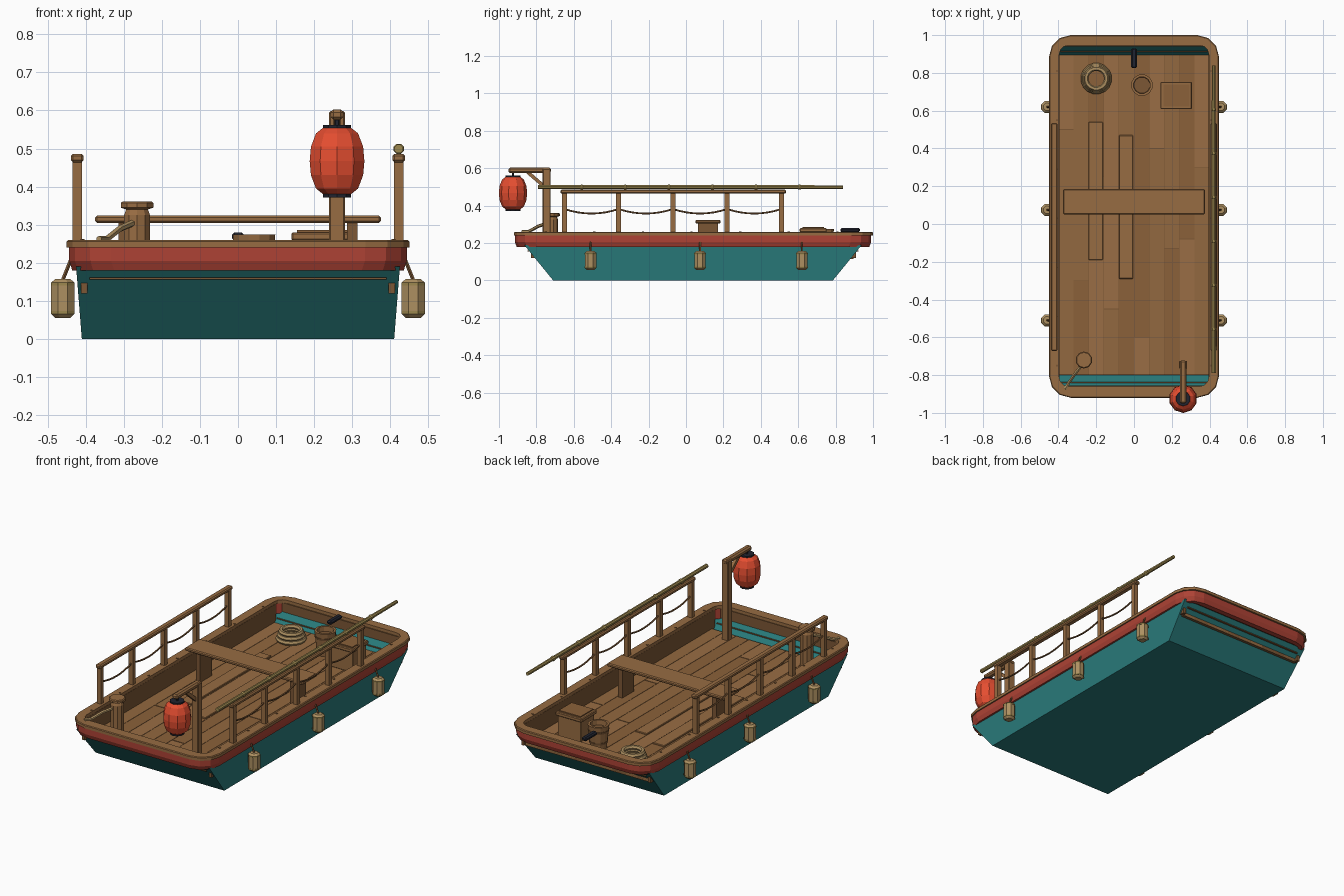
import bpy, bmesh, math
from mathutils import Vector

if "Cube" in bpy.data.objects:
    bpy.data.objects.remove(bpy.data.objects["Cube"])

def mat(name, c):
    m = bpy.data.materials.new(name)
    m.diffuse_color = (*c, 1)
    m.use_nodes = True
    m.node_tree.nodes["Principled BSDF"].inputs["Base Color"].default_value = m.diffuse_color
    return m

TEAL = mat("teal paint", (.022, .20, .20))
RED = mat("red paint", (.42, .055, .035))
LAMP = mat("lantern paper", (.78, .075, .03))
WOOD = mat("wood", (.31, .15, .055))
DARK = mat("dark wood", (.20, .095, .035))
PLANKS = [mat("plank %d" % i, c) for i, c in enumerate([(.29, .14, .05), (.32, .155, .058), (.26, .12, .042)])]
ROPE = mat("rope", (.42, .28, .12))
BAMBOO = mat("bamboo", (.34, .25, .08))
BLACK = mat("black iron", (.015, .017, .028))

def finish(name, bm, m):
    bmesh.ops.recalc_face_normals(bm, faces=bm.faces[:])
    me = bpy.data.meshes.new(name)
    bm.to_mesh(me)
    bm.free()
    me.materials.append(m)
    ob = bpy.data.objects.new(name, me)
    bpy.context.collection.objects.link(ob)
    return ob

def box(name, x, y, z, m, bev=0.0):
    """Box given by its (min, max) range on each axis."""
    bm = bmesh.new()
    bmesh.ops.create_cube(bm, size=1)
    for v in bm.verts:
        v.co = Vector([(a + b) / 2 + c * (b - a) for (a, b), c in zip((x, y, z), v.co)])
    if bev:
        bmesh.ops.bevel(bm, geom=bm.edges[:], offset=bev, segments=1, affect='EDGES')
    return finish(name, bm, m)

def lathe(name, prof, loc, m, n=10, closed=False):
    """Revolve (radius, z) points about a vertical axis."""
    bm = bmesh.new()
    rings = [[bm.verts.new((loc[0] + r * math.cos(math.tau * (i + .5) / n),
                            loc[1] + r * math.sin(math.tau * (i + .5) / n), z)) for i in range(n)] for r, z in prof]
    pairs = list(zip(rings, rings[1:])) + ([(rings[-1], rings[0])] if closed else [])
    for a, b in pairs:
        for i in range(n):
            bm.faces.new((a[i], a[(i + 1) % n], b[(i + 1) % n], b[i]))
    if not closed:
        bm.faces.new(rings[0])
        bm.faces.new(rings[-1])
    return finish(name, bm, m)

def tube(name, pts, r, m, n=6):
    """Sweep an n-sided section along a path; r may be a list."""
    bm = bmesh.new()
    pts = [Vector(p) for p in pts]
    rs = r if isinstance(r, list) else [r] * len(pts)
    rings = []
    for k, p in enumerate(pts):
        d = (pts[min(k + 1, len(pts) - 1)] - pts[max(k - 1, 0)]).normalized()
        u = d.cross(Vector((0, 0, 1)) if abs(d.z) < .9 else Vector((1, 0, 0))).normalized()
        w = d.cross(u)
        rings.append([bm.verts.new(p + rs[k] * (u * math.cos(math.tau * (i + .5) / n) + w * math.sin(math.tau * (i + .5) / n))) for i in range(n)])
    for a, b in zip(rings, rings[1:]):
        for i in range(n):
            bm.faces.new((a[i], a[(i + 1) % n], b[(i + 1) % n], b[i]))
    bm.faces.new(rings[0])
    bm.faces.new(rings[-1])
    return finish(name, bm, m)

def round_rect(hx, y0, y1, r, z, seg=3):
    out = []
    corners = ((hx - r, y1 - r), (r - hx, y1 - r), (r - hx, y0 + r), (hx - r, y0 + r))
    for q, (cx, cy) in enumerate(corners):
        for i in range(seg + 1):
            t = math.pi / 2 * (q + i / seg)
            out.append((cx + r * math.cos(t), cy + r * math.sin(t), z))
    return out

def frame(name, loops, m):
    """Closed hoop through a cycle of matching rounded rectangles."""
    bm = bmesh.new()
    rings = [[bm.verts.new(p) for p in round_rect(*l)] for l in loops]
    n = len(rings[0])
    for a, b in zip(rings, rings[1:] + rings[:1]):
        for i in range(n):
            bm.faces.new((a[i], a[(i + 1) % n], b[(i + 1) % n], b[i]))
    return finish(name, bm, m)

# Hull: open-topped punt with raked ends
bm = bmesh.new()
lo = [bm.verts.new((x, y, 0)) for x, y in ((-.41, -.71), (.41, -.71), (.41, .785), (-.41, .785))]
hi = [bm.verts.new((x, y, .19)) for x, y in ((-.425, -.865), (.425, -.865), (.425, .94), (-.425, .94))]
bm.faces.new(lo)
for i in range(4):
    bm.faces.new((lo[i], lo[(i + 1) % 4], hi[(i + 1) % 4], hi[i]))
finish("hull", bm, TEAL)
for s, y in (("front", -.842), ("back", .917)):
    box(s + "_hull_strip", (-.39, .39), (y - .006, y + .006), (.156, .161), DARK)

# Red rubbing band and wooden gunwale
frame("red_band", [(.435, -.905, .98, .11, .18), (.443, -.915, .99, .11, .205), (.443, -.915, .99, .11, .242),
                   (.405, -.87, .95, .06, .242), (.405, -.87, .95, .06, .18)], RED)
frame("gunwale", [(.45, -.92, 1.0, .115, .24), (.45, -.92, 1.0, .115, .256), (.446, -.916, .996, .112, .26),
                  (.396, -.86, .946, .05, .26), (.396, -.86, .946, .05, .24)], WOOD)

# Deck planks, with a few raised replacement boards
for i in range(10):
    x = -.4 + i * .08
    cut = (.5, -.3, .25, -.45, .1, -.6, .4, -.13, -.08, .3)[i]
    for j, (a, b) in enumerate(((-.8, cut - .002), (cut + .002, .895))):
        box("deck_plank_%d_%d" % (i, j), (x + .001, x + .079), (a, b), (.12, .14), PLANKS[(i * 2 + j) % 3])
box("deck_base", (-.4, .4), (-.8, .895), (.115, .135), DARK)
for x, a, b in ((-.24, -.19, .54), (-.08, -.29, .47)):
    box("raised_board", (x, x + .075), (a, b), (.135, .147), WOOD, .003)

# Inner side linings and end linings
for s in (-1, 1):
    box("side_lining", tuple(sorted((s * .395, s * .412))), (-.83, .91), (.12, .242), DARK)
box("front_lining", (-.38, .38), (-.872, -.856), (.185, .242), DARK)
box("back_lining", (-.38, .38), (.94, .955), (.185, .242), DARK)

# Railings, swag ropes and fenders on both sides
posts = (-.65, -.36, -.07, .22, .51)
for s, side in ((-1, "left"), (1, "right")):
    X = s * .422
    for y in posts:
        box(side + "_rail_post", (X - .013, X + .013), (y - .013, y + .013), (.25, .468), WOOD)
    box(side + "_top_rail", (X - .017, X + .017), (-.672, .535), (.464, .486), WOOD, .006)
    for a, b in zip(posts, posts[1:]):
        pts = [(X, a + (b - a) * t / 8, .382 - .024 * (1 - (t / 4 - 1) ** 2)) for t in range(9)]
        tube(side + "_swag_rope", pts, .005, DARK, 5)
    for y in (-.51, .075, .62):
        F = (s * .46, y)
        lathe(side + "_fender", [(.021, .055), (.033, .066), (.033, .148), (.021, .158)], F, ROPE, 8)
        for z in (.07, .144):
            lathe(side + "_fender_band", [(.034, z - .004), (.034, z + .004)], F, BAMBOO, 8)
        tube(side + "_fender_rope", [(s * .46, y, .155), (s * .436, y, .215)], .005, DARK, 5)
    for k in range(7):
        y = -.75 + k * .26
        lathe(side + "_peg", [(.006, .258), (.006, .263)], (s * .408, y), DARK, 6)

# Bamboo pole lying on the right rail, swelling at its knots
pts, rs = [(.422, -.79, .499)], [.012]
for k in range(1, 7):
    y = -.79 + k * 1.63 / 7
    for d, r in ((-.008, .0115), (-.004, .0145), (.004, .0145), (.008, .0115)):
        pts.append((.422, y + d, .499))
        rs.append(r)
tube("bamboo_pole", pts + [(.422, .84, .499)], rs + [.010], BAMBOO, 8)

# Bench across the middle
box("bench_seat", (-.375, .375), (.05, .185), (.305, .324), WOOD, .005)
for s in (-1, 1):
    box("bench_leg", (s * .3 - .014, s * .3 + .014), (.065, .17), (.14, .307), DARK)

# Lantern post, arm, brace and lantern
box("lantern_post", (.239, .281), (-.766, -.724), (.13, .598), WOOD, .004)
box("lantern_arm", (.243, .277), (-.95, -.722), (.575, .603), WOOD, .008)
tube("lantern_brace", [(.26, -.755, .5), (.26, -.85, .582)], .013, WOOD, 4)
L = (.26, -.925)
tube("lantern_hook", [(*L, .58), (*L, .55)], .007, BLACK)
lathe("lantern", [(.038, .38), (.058, .395), (.072, .43), (.0755, .467), (.072, .505), (.058, .54), (.038, .555)], L, LAMP, 10)
for z in (.372, .55):
    lathe("lantern_cap", [(.039, z), (.039, z + .012)], L, BLACK, 10)

# Mooring bollard with a line to the front corner
B = (-.265, -.72)
lathe("bollard", [(.036, .14), (.036, .325), (.03, .34), (.045, .345), (.045, .357), (.04, .361)], B, WOOD, 10)
tube("mooring_line", [(-.275, -.745, .305), (-.31, -.79, .29), (-.345, -.84, .262), (-.365, -.875, .262)], .009, ROPE)

# Crate with lid
box("crate", (.15, .298), (.618, .742), (.14, .265), WOOD, .003)
box("crate_lid", (.14, .306), (.608, .752), (.258, .28), WOOD, .004)
box("crate_panel", (.155, .293), (.622, .738), (.278, .286), PLANKS[2])

# Bucket
lathe("bucket", [(.044, .14), (.058, .275), (.045, .275), (.036, .15)], (.042, .735), WOOD, 12)
for z, r in ((.17, .049), (.235, .056)):
    lathe("bucket_hoop", [(r, z), (r + .002, z + .012)], (.042, .735), DARK, 12)

# Coiled rope
for k, R in enumerate((.07, .062, .054)):
    z = .152 + k * .02
    prof = [(R + .013 * math.cos(math.tau * i / 6), z + .013 * math.sin(math.tau * i / 6)) for i in range(6)]
    lathe("rope_coil", prof, (-.2, .77), ROPE, 16, closed=True)

# Black tiller grip at the back
box("tiller_grip", (-.016, .016), (.825, .93), (.258, .28), BLACK, .007)
